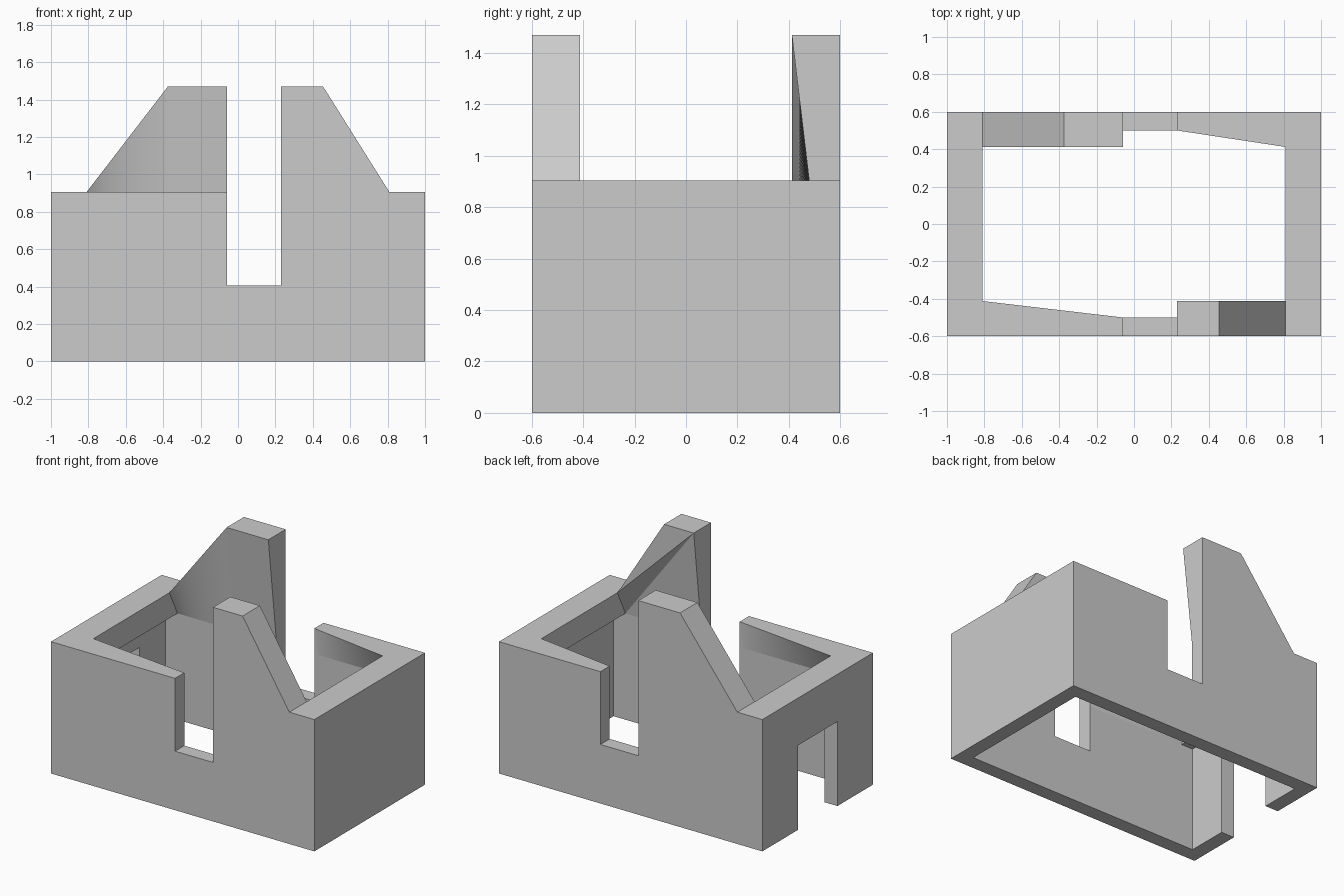
import bpy, bmesh, math

cube = bpy.data.objects.get("Cube")
if cube:
    bpy.data.objects.remove(cube, do_unlink=True)

# Shared dimensions
RIM, SLOT_Z, LIP_Z, TOP = 0.905, 0.405, 0.73, 1.47
SLOT_L, SLOT_R = -0.058, 0.23
OUT_Y, IN_Y, LIP_Y = 0.6, 0.5, 0.412
IN_X, LIP_X = 0.9, 0.81

grey = bpy.data.materials.new("light_grey")
grey.use_nodes = True
grey.diffuse_color = (0.6, 0.6, 0.6, 1)
grey.node_tree.nodes["Principled BSDF"].inputs["Base Color"].default_value = (0.6, 0.6, 0.6, 1)


def finish(name, bm):
    mesh = bpy.data.meshes.new(name)
    bm.to_mesh(mesh)
    bm.free()
    mesh.materials.append(grey)
    obj = bpy.data.objects.new(name, mesh)
    bpy.context.collection.objects.link(obj)
    return obj


def extrude_profile(name, profile, y0, y1):
    """Extrude an x-z outline along y."""
    bm = bmesh.new()
    face = bm.faces.new([bm.verts.new((x, y0, z)) for x, z in profile])
    ext = bmesh.ops.extrude_face_region(bm, geom=[face])["geom"]
    bmesh.ops.translate(bm, vec=(0, y1 - y0, 0),
                        verts=[v for v in ext if isinstance(v, bmesh.types.BMVert)])
    bmesh.ops.recalc_face_normals(bm, faces=bm.faces)
    return finish(name, bm)


def flare(name, side, path, ruled=True, steps=24):
    """Thickening of a wall above the lip; path runs (x, z, y) from end wall to slot."""
    tops = [path[0]]
    for a, b in zip(path, path[1:]):
        n = steps if ruled else 1
        tops += [tuple(p + (q - p) * i / n for p, q in zip(a, b)) for i in range(1, n + 1)]
    bm = bmesh.new()

    def vert(x, y, z):
        return bm.verts.new((x, side * y, z))

    inner = [vert(x, y, z) for x, z, y in tops]
    outer = [vert(x, IN_Y, z) for x, z, y in tops]
    low = [vert(x, IN_Y, LIP_Z) for x, z, y in tops]
    last = len(tops) - 1
    for i in range(last):
        j = i + 1
        bm.faces.new((inner[i], inner[j], outer[j], outer[i]))
        bm.faces.new((outer[i], outer[j], low[j], low[i]))
        if ruled:
            bm.faces.new((low[i], low[j], inner[j], inner[i])).smooth = True
    if not ruled:
        # Creased face: flat upper triangle and two sloping ones
        bm.faces.new(inner)
        bm.faces.new((inner[0], inner[last], low[0]))
        bm.faces.new([inner[last]] + low[::-1])
    for k in (0, last):
        bm.faces.new((inner[k], outer[k], low[k]))
    bmesh.ops.remove_doubles(bm, verts=bm.verts, dist=1e-5)
    bmesh.ops.recalc_face_normals(bm, faces=bm.faces)
    # Drop the faces buried in the walls
    buried = [f for f in bm.faces
              if all(abs(abs(v.co.y) - IN_Y) < 1e-4 for v in f.verts)
              or all(abs(abs(v.co.x) - LIP_X) < 1e-4 for v in f.verts)]
    bmesh.ops.delete(bm, geom=buried, context="FACES")
    obj = finish(name, bm)
    if ruled:
        bpy.ops.object.select_all(action="DESELECT")
        obj.select_set(True)
        bpy.context.view_layer.objects.active = obj
        bpy.ops.object.shade_smooth_by_angle(angle=math.radians(30))
    return obj


# Long walls with a slot and one tower each
front_crest, back_crest = 0.455, -0.375
base = [(-1, 0), (1, 0), (1, RIM)]
extrude_profile("front_wall", base + [
    (LIP_X, RIM), (front_crest, TOP), (SLOT_R, TOP), (SLOT_R, SLOT_Z),
    (SLOT_L, SLOT_Z), (SLOT_L, RIM), (-1, RIM)], -OUT_Y, -IN_Y)
extrude_profile("back_wall", base + [
    (SLOT_R, RIM), (SLOT_R, SLOT_Z), (SLOT_L, SLOT_Z), (SLOT_L, TOP),
    (back_crest, TOP), (-LIP_X, RIM), (-1, RIM)], IN_Y, OUT_Y)

# End walls with an inward lip at the rim
for s, name in ((1, "left_end_wall"), (-1, "right_end_wall")):
    end_wall = extrude_profile(name, [
        (s * x, z) for x, z in ((1, 0), (IN_X, 0), (IN_X, LIP_Z),
                                (LIP_X, LIP_Z), (LIP_X, RIM), (1, RIM))], -IN_Y, IN_Y)

# Doorway through the right end wall
cutter = extrude_profile("doorway_cutter", [(-1.1, -0.1), (-0.85, -0.1), (-0.85, 0.58), (-1.1, 0.58)],
                         -0.215, 0.215)
cutter.hide_render = True
mod = end_wall.modifiers.new("doorway", "BOOLEAN")
mod.operation, mod.solver, mod.object = "DIFFERENCE", "EXACT", cutter
bpy.context.view_layer.objects.active = end_wall
bpy.ops.object.modifier_apply(modifier=mod.name)
bpy.data.objects.remove(cutter, do_unlink=True)

# Thickened inner faces of the towers and low walls
flare("front_tower_flare", -1, [(LIP_X, RIM, LIP_Y), (front_crest, TOP, LIP_Y),
                                (SLOT_R, TOP, LIP_Y)], ruled=False)
flare("back_tower_flare", 1, [(-LIP_X, RIM, LIP_Y), (back_crest, TOP, LIP_Y),
                              (SLOT_L, TOP, LIP_Y)])
flare("front_low_flare", -1, [(-LIP_X, RIM, LIP_Y), (SLOT_L, RIM, IN_Y)])
flare("back_low_flare", 1, [(LIP_X, RIM, LIP_Y), (SLOT_R, RIM, IN_Y)])
